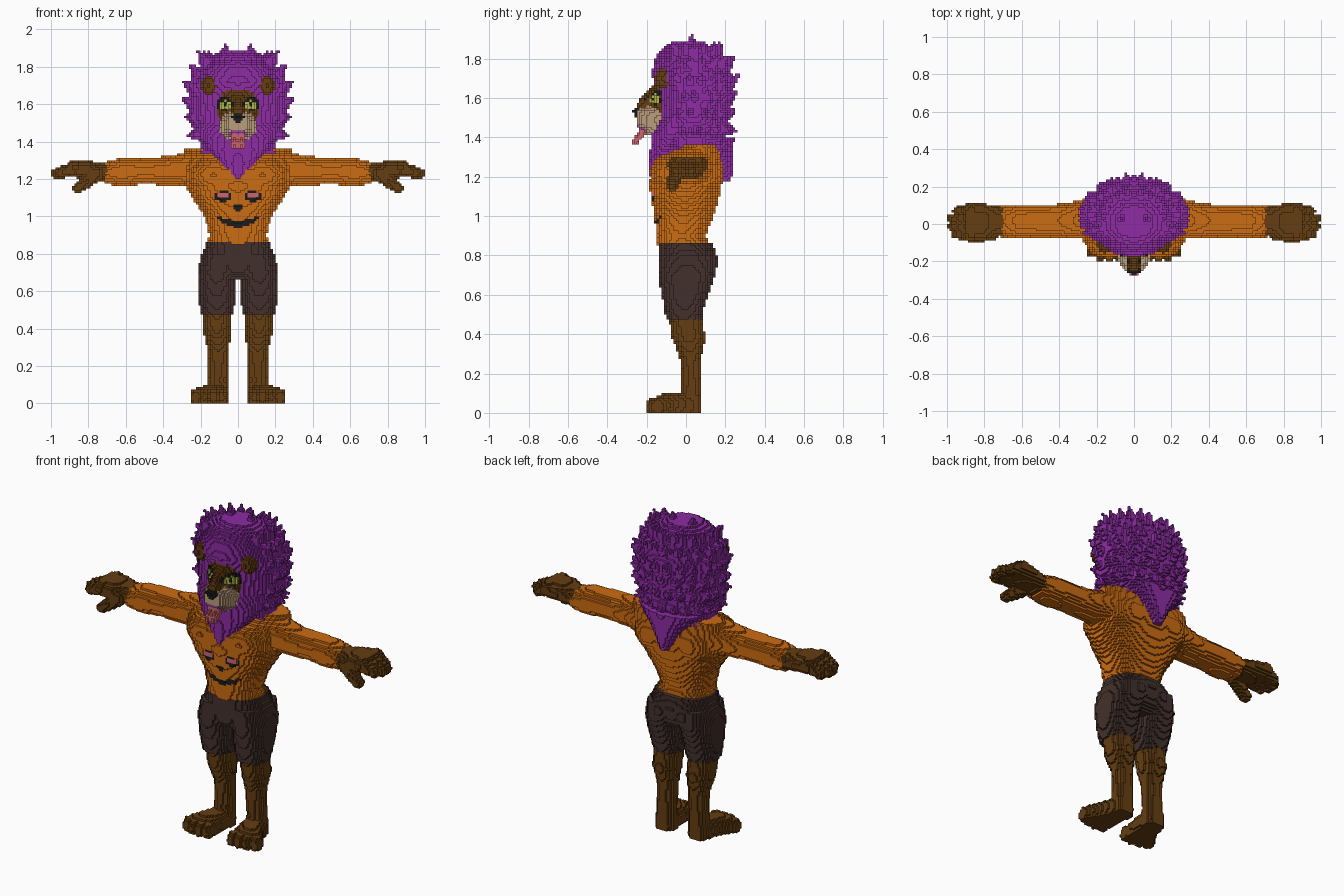
import bpy, math, random
from mathutils import Vector

if "Cube" in bpy.data.objects:
    bpy.data.objects.remove(bpy.data.objects["Cube"])

random.seed(4)
V = 0.0125                      # voxel edge
cells = {}                      # (i, j, k) -> [part, colour]
COLOURS = {
    "purple hair": (0.27, 0.025, 0.37), "orange skin": (0.60, 0.15, 0.006),
    "brown fur": (0.13, 0.048, 0.006), "dark cloth": (0.055, 0.03, 0.025),
    "tan fur": (0.50, 0.34, 0.20), "black": (0.012, 0.012, 0.014),
    "yellow green": (0.45, 0.50, 0.06), "pink": (0.62, 0.13, 0.15),
    "mauve": (0.35, 0.07, 0.33),
}
NAMES = list(COLOURS)
mats = []
for name, c in COLOURS.items():
    m = bpy.data.materials.new(name)
    m.diffuse_color = (*c, 1)
    m.use_nodes = True
    m.node_tree.nodes["Principled BSDF"].inputs["Base Color"].default_value = m.diffuse_color
    mats.append(m)


def put(part, col, i, j, k):
    """Set one voxel and its mirror image."""
    if k >= 0:
        cells[(i, j, k)] = [part, col]
        cells[(-1 - i, j, k)] = [part, col]


def span(lo, hi):
    return range(math.floor(lo / V), math.ceil(hi / V))


def at(sections, t):
    """Interpolate a list of (t, a, b, ra, rb) sections."""
    for s, e in zip(sections, sections[1:]):
        if s[0] <= t <= e[0]:
            f = (t - s[0]) / (e[0] - s[0])
            return [u + (w - u) * f for u, w in zip(s[1:], e[1:])]


def tube(part, col, axis, sections, power=2.0):
    """Fill a lofted tube of superellipse sections along an axis."""
    for n in span(sections[0][0], sections[-1][0]):
        s = at(sections, (n + 0.5) * V)
        if not s:
            continue
        a, b, ra, rb = s
        for p in span(a - ra, a + ra):
            for q in span(b - rb, b + rb):
                u, w = abs((p + .5) * V - a) / ra, abs((q + .5) * V - b) / rb
                if u ** power + w ** power <= 1:
                    idx = [p, q]
                    idx.insert(axis, n)
                    put(part, col, *idx)


def ball(part, col, c, r):
    for i in span(c[0] - r[0], c[0] + r[0]):
        for j in span(c[1] - r[1], c[1] + r[1]):
            for k in span(c[2] - r[2], c[2] + r[2]):
                if sum((((n + .5) * V - o) / s) ** 2 for n, o, s in zip((i, j, k), c, r)) <= 1:
                    put(part, col, i, j, k)


def cone(part, col, p, q, r0, r1):
    """Fill a round-ended taper from p to q."""
    p, q = Vector(p), Vector(q)
    d, r = q - p, max(r0, r1)
    rng = [span(min(a, b) - r, max(a, b) + r) for a, b in zip(p, q)]
    for i in rng[0]:
        for j in rng[1]:
            for k in rng[2]:
                c = Vector(((i + .5) * V, (j + .5) * V, (k + .5) * V))
                t = min(1, max(0, (c - p).dot(d) / d.length_squared))
                if (c - p - d * t).length <= r0 + (r1 - r0) * t:
                    put(part, col, i, j, k)


# Legs and feet
F = "brown fur"
tube("legs", F, 2, [(0, .11, .02, .06, .06), (.12, .108, .03, .056, .05), (.2, .105, .025, .053, .047),
                    (.28, .105, .022, .057, .053), (.38, .113, .015, .074, .085), (.5, .115, -.005, .075, .085)])
tube("feet", F, 1, [(-.165, .155, .03, .09, .045), (-.12, .152, .035, .095, .06), (-.05, .125, .04, .072, .065),
                    (.04, .11, .04, .058, .06), (.08, .11, .03, .035, .04)], 2.4)
for x, y in ((.085, -.165), (.132, -.168), (.18, -.163), (.226, -.145)):
    ball("feet", F, (x, y, .035), (.028, .036, .045))

# Torso
O = "orange skin"
tube("torso", O, 2, [(.85, 0, -.01, .165, .135), (.9, 0, -.025, .152, .126), (1.0, 0, -.01, .178, .15),
                     (1.1, 0, -.005, .245, .175), (1.17, 0, 0, .285, .183), (1.25, 0, .008, .31, .18),
                     (1.31, 0, .03, .31, .15), (1.362, 0, .075, .28, .09)], 2.3)
ball("torso", O, (.13, -.07, 1.22), (.14, .112, .1))
ball("torso", O, (.13, .07, 1.22), (.14, .12, .13))

# Shorts
S = "dark cloth"
tube("shorts", S, 2, [(.48, .113, -.01, .083, .092), (.53, .112, -.01, .095, .102), (.6, .115, -.005, .102, .118),
                      (.7, .114, .003, .102, .145), (.8, .098, .008, .098, .148)], 2.3)
tube("shorts", S, 2, [(.66, 0, 0, .1, .09), (.7, 0, .003, .205, .135), (.8, 0, .01, .192, .148),
                      (.865, 0, -.005, .168, .137)], 2.4)
ball("shorts", S, (.08, .07, .76), (.09, .09, .1))

# Arms
tube("arms", O, 0, [(.24, .03, 1.25, .11, .10), (.32, .02, 1.25, .10, .083), (.4, .015, 1.243, .092, .076),
                    (.5, .015, 1.245, .086, .073), (.62, .012, 1.237, .092, .077), (.713, .015, 1.232, .083, .058)])
# Hands with fingers and thumb
tube("hands", F, 0, [(.705, .015, 1.235, .078, .05), (.74, .015, 1.24, .082, .046),
                     (.8, .01, 1.25, .1, .05), (.9, .01, 1.256, .1, .045)], 2.3)
for y, x in ((.08, .945), (.032, .974), (-.016, .974), (-.062, .95)):
    cone("hands", F, (.87, y, 1.262), (x, y * .85, 1.228), .036, .026)
cone("hands", F, (.76, -.05, 1.225), (.855, -.07, 1.152), .04, .03)

# Mane: main volume, beard and nape
H = "purple hair"
bulk = [(1.34, 0, .04, .17, .14), (1.42, 0, .04, .22, .17), (1.5, 0, .04, .258, .18), (1.65, 0, .04, .268, .185),
        (1.72, 0, .03, .255, .205), (1.8, 0, .012, .205, .172), (1.86, 0, .01, .15, .12), (1.892, 0, .01, .08, .07)]
tube("mane", H, 2, bulk)
tube("mane", H, 2, [(1.2, 0, -.165, .012, .02), (1.28, 0, -.125, .09, .06), (1.36, 0, -.095, .165, .085),
                    (1.42, 0, -.075, .2, .1), (1.5, 0, -.04, .22, .1)])
tube("mane", H, 2, [(1.17, 0, .2, .015, .03), (1.3, 0, .155, .1, .085), (1.4, 0, .125, .2, .12)])
# Tufts around the sides and back
for row, z in enumerate((1.36, 1.44, 1.53, 1.61, 1.69, 1.77, 1.83)):
    _, cy, rx, ry = at(bulk, z)
    for n in range(7):
        a = math.radians(-22 + 17 * n + (8 if row % 2 else 0) + random.uniform(-3, 3))
        if a > math.radians(92):
            continue
        ca, sa = math.cos(a), math.sin(a)
        out = random.uniform(.03, .042)
        dz = (z - 1.5) * .16
        cone("mane", H, (ca * rx * .83, cy + sa * ry * .83, z - dz),
             (ca * (rx + out), cy + sa * (ry + out + .006), z + dz), .056, .004)
# Crown tufts
for y, drop in ((-.05, .03), (.03, 0), (.11, .05)):
    cone("mane", H, (.06, y, 1.83), (.07, y, 1.92 - drop), .05, .006)
    cone("mane", H, (.14, y, 1.78), (.165, y, 1.875 - drop), .05, .006)
    cone("mane", H, (.2, y + .01, 1.71), (.248, y + .02, 1.79 - drop), .05, .006)

# Head, ears and muzzle
ball("head", F, (0, -.06, 1.585), (.128, .13, .135))
ball("ears", F, (.155, -.112, 1.7), (.042, .045, .052))
tube("muzzle", "tan fur", 1, [(-.25, 0, 1.5, .05, .048), (-.2, 0, 1.487, .085, .076), (-.13, 0, 1.482, .1, .085)], 2.3)
cone("head", F, (0, -.15, 1.62), (0, -.222, 1.556), .045, .033)
ball("nose", "black", (0, -.25, 1.53), (.036, .02, .027))
cone("tongue", "pink", (.02, -.215, 1.435), (.018, -.257, 1.375), .02, .016)

# Painted details go on the frontmost voxel of each column
front = {}
for i, j, k in cells:
    if j < front.get((i, k), 999):
        front[(i, k)] = j


def paint(col, test, parts):
    for (i, k), j in front.items():
        c = cells[(i, j, k)]
        if c[0] in parts and test(abs((i + .5) * V), (k + .5) * V):
            c[1] = col


def oval(x, z, rx, rz):
    return lambda u, w: ((u - x) / rx) ** 2 + ((w - z) / rz) ** 2 <= 1


face, chest = ("head", "muzzle"), ("torso",)
# Eyes, brows and mouth
paint("black", oval(.072, 1.602, .046, .034), face)
paint("yellow green", oval(.07, 1.594, .034, .025), face)
paint("black", oval(.066, 1.6, .009, .014), face)
paint("mauve", lambda x, z: x < .05 and abs(z - 1.452 + x * .3) < .014, ("muzzle",))
# Face drawn on the chest
paint("black", oval(.08, 1.108, .047, .028), chest)
paint("pink", oval(.08, 1.112, .034, .017), chest)
paint("black", oval(0, 1.045, .03, .017), chest)
paint("black", lambda x, z: x < .112 and abs(z - .96 - .036 * (x / .11) ** 2) < .021 - .01 * x / .11, chest)

# Skin the voxels: one object per part, exposed sides only
SIDES = (((1, 0, 0), ((1, 0, 0), (1, 1, 0), (1, 1, 1), (1, 0, 1))),
         ((-1, 0, 0), ((0, 0, 0), (0, 0, 1), (0, 1, 1), (0, 1, 0))),
         ((0, 1, 0), ((0, 1, 0), (0, 1, 1), (1, 1, 1), (1, 1, 0))),
         ((0, -1, 0), ((0, 0, 0), (1, 0, 0), (1, 0, 1), (0, 0, 1))),
         ((0, 0, 1), ((0, 0, 1), (1, 0, 1), (1, 1, 1), (0, 1, 1))),
         ((0, 0, -1), ((0, 0, 0), (0, 1, 0), (1, 1, 0), (1, 0, 0))))
parts = {}
for (i, j, k), (part, col) in cells.items():
    verts, faces, index = parts.setdefault(part, ({}, [], []))
    for d, quad in SIDES:
        if (i + d[0], j + d[1], k + d[2]) not in cells:
            faces.append([verts.setdefault((i + a, j + b, k + c), len(verts)) for a, b, c in quad])
            index.append(NAMES.index(col))
for part, (verts, faces, index) in parts.items():
    used = sorted(set(index))
    me = bpy.data.meshes.new(part)
    me.from_pydata([(x * V, y * V, z * V) for x, y, z in verts], [], faces)
    for n in used:
        me.materials.append(mats[n])
    me.polygons.foreach_set("material_index", [used.index(n) for n in index])
    me.update()
    bpy.context.collection.objects.link(bpy.data.objects.new(part, me))
